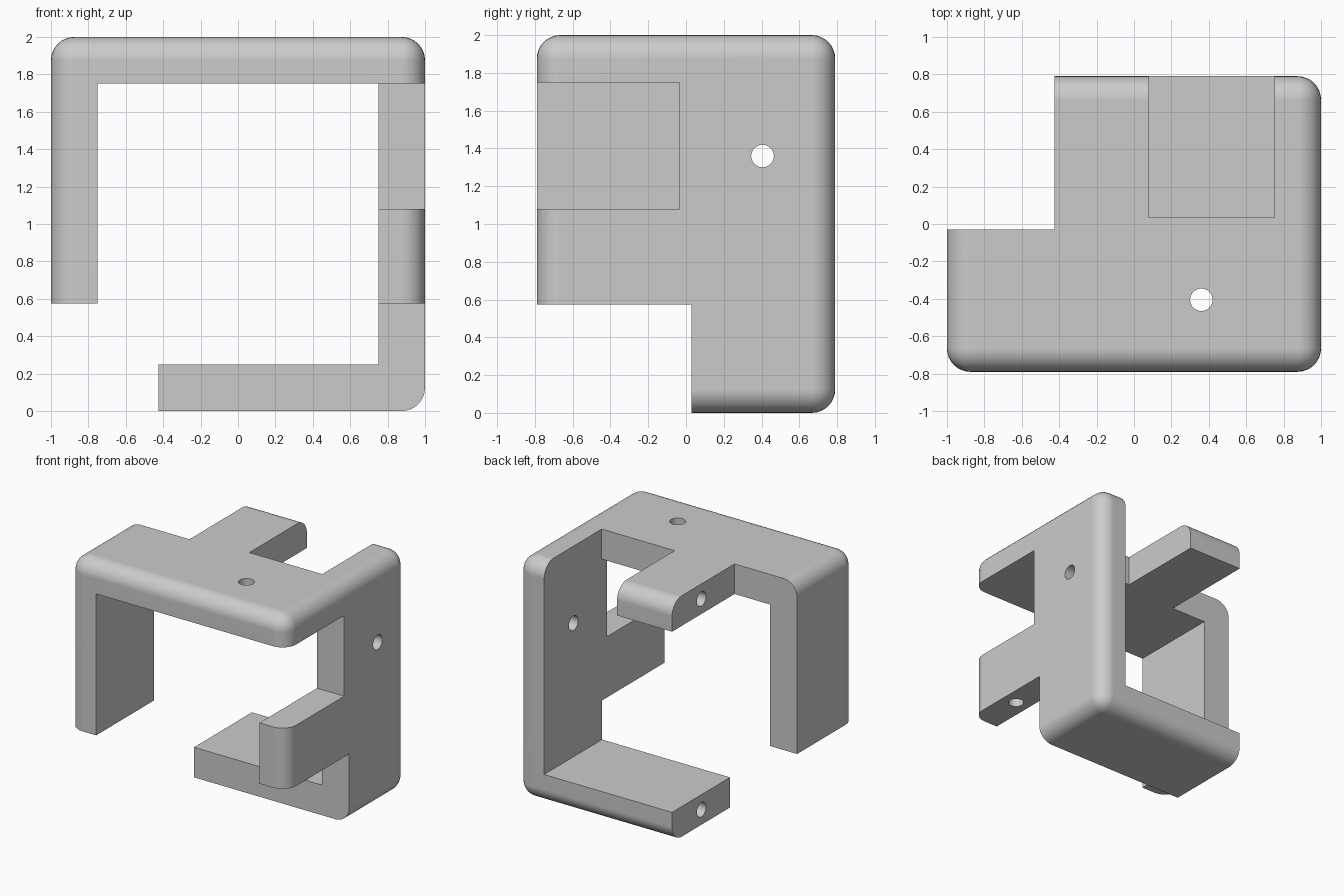
import bpy
import bmesh
from math import radians
from mathutils import Matrix, Vector

old = bpy.data.objects.get("Cube")
if old:
    bpy.data.objects.remove(old, do_unlink=True)

D = 0.79        # half depth
WALL = 0.25     # wall thickness
ROUND = 0.125   # outer edge radius
INNER = 1 - WALL
MID = 0.405     # hole offset from the centre plane
FAR = 1.5       # overshoot for cutters


def add_object(name, bm):
    mesh = bpy.data.meshes.new(name)
    bm.to_mesh(mesh)
    bm.free()
    obj = bpy.data.objects.new(name, mesh)
    bpy.context.collection.objects.link(obj)
    return obj


def box(name, x, y, z):
    """Box from (min, max) ranges."""
    bm = bmesh.new()
    size = [r[1] - r[0] for r in (x, y, z)]
    centre = [(r[0] + r[1]) / 2 for r in (x, y, z)]
    bmesh.ops.create_cube(bm, size=1, matrix=Matrix.Translation(centre) @ Matrix.Diagonal((*size, 1)))
    return add_object(name, bm)


def drill(name, centre, axis, depth):
    """Round cutter centred on a point, along an axis."""
    turn = Vector((0, 0, 1)).rotation_difference(Vector(axis)).to_matrix().to_4x4()
    bm = bmesh.new()
    bmesh.ops.create_cone(bm, cap_ends=True, segments=32, radius1=0.06, radius2=0.06,
                          depth=depth, matrix=Matrix.Translation(centre) @ turn)
    return add_object(name, bm)


# Rounded block that becomes the bracket
bracket = box("interlocking_bracket", (-1, 1), (-D, D), (0, 2))
bpy.context.view_layer.objects.active = bracket
bracket.select_set(True)
bevel = bracket.modifiers.new("rounded_edges", "BEVEL")
bevel.width = ROUND
bevel.segments = 8
bpy.ops.object.modifier_apply(modifier=bevel.name)

X, Z = (1, 0, 0), (0, 0, 1)
END = -0.425    # x of the free ends; the upright ends sit at END + 1
cutters = [
    # Hollow middle and the two missing corners
    box("hollow_cutter", (-INNER, INNER), (-FAR, FAR), (WALL, 2 - WALL)),
    box("back_corner_cutter", (-FAR, END), (-0.03, FAR), (-1, 3)),
    box("front_corner_cutter", (-FAR, FAR), (-FAR, 0.03), (-1, END + 1)),
    # Square notches in the top and right walls
    box("top_notch_cutter", (0.08, INNER), (0.035, FAR), (1.5, 3)),
    box("side_notch_cutter", (0.5, FAR), (-FAR, -0.035), (1.08, 2 - WALL)),
    # Through holes in the two broad walls
    drill("top_hole_cutter", (0.36, -MID, 1.9), Z, 0.5),
    drill("side_hole_cutter", (0.9, MID, 1.36), X, 0.5),
    # Blind holes in the four free ends
    drill("top_arm_hole_cutter", (END, MID, 1.875), X, 0.5),
    drill("bottom_arm_hole_cutter", (END, MID, 0.125), X, 0.5),
    drill("side_arm_hole_cutter", (0.875, -MID, END + 1), Z, 0.5),
    drill("left_arm_hole_cutter", (-0.875, -MID, END + 1), Z, 0.5),
]
for cutter in cutters:
    cutter.hide_render = True
    cut = bracket.modifiers.new(cutter.name, "BOOLEAN")
    cut.operation = "DIFFERENCE"
    cut.solver = "EXACT"
    cut.object = cutter
    bpy.ops.object.modifier_apply(modifier=cut.name)
    bpy.data.objects.remove(cutter, do_unlink=True)

# Plain grey finish
grey = bpy.data.materials.new("plain_grey")
grey.use_nodes = True
colour = (0.6, 0.6, 0.6, 1)
grey.diffuse_color = colour
for node in grey.node_tree.nodes:
    if node.type == "BSDF_PRINCIPLED":
        node.inputs["Base Color"].default_value = colour
bracket.data.materials.clear()
bracket.data.materials.append(grey)
for face in bracket.data.polygons:
    face.material_index = 0

# Smooth rounds, crisp cut edges
bpy.ops.object.select_all(action="DESELECT")
bracket.select_set(True)
bpy.context.view_layer.objects.active = bracket
bpy.ops.object.shade_smooth_by_angle(angle=radians(30))
weighted = bracket.modifiers.new("flat_face_normals", "WEIGHTED_NORMAL")
weighted.keep_sharp = True
